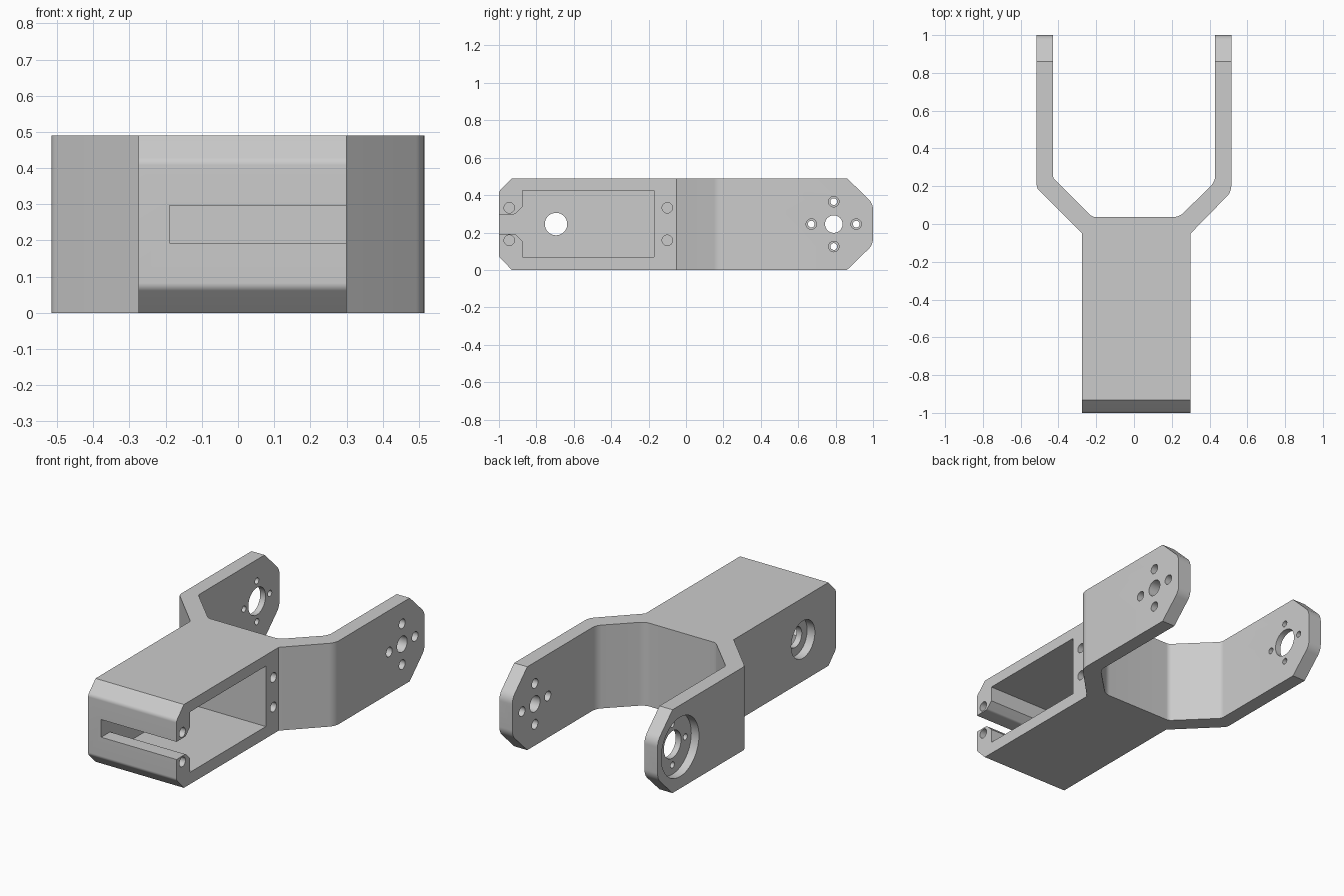
import bpy
import bmesh
import math
from mathutils import Vector, Matrix

cube = bpy.data.objects.get("Cube")
if cube:
    bpy.data.objects.remove(cube, do_unlink=True)

grey = bpy.data.materials.new("plain grey")
grey.use_nodes = True
GREY = (0.6, 0.6, 0.6, 1)
grey.diffuse_color = GREY
grey.node_tree.nodes["Principled BSDF"].inputs["Base Color"].default_value = GREY


def rounded(points, steps=8):
    """Outline with a fillet of the given radius at each (a, b, radius) corner."""
    out, n = [], len(points)
    for i, (a, b, r) in enumerate(points):
        p = Vector((a, b))
        if r == 0:
            out.append(p)
            continue
        u = (Vector(points[i - 1][:2]) - p).normalized()
        v = (Vector(points[(i + 1) % n][:2]) - p).normalized()
        half = u.angle(v) / 2
        centre = p + (u + v).normalized() * (r / math.sin(half))
        start = p + u * (r / math.tan(half)) - centre
        end = p + v * (r / math.tan(half)) - centre
        for k in range(steps + 1):
            out.append(centre + start.lerp(end, k / steps).normalized() * r)
    return out


def prism(name, outline, axis, low, high):
    """Extrude an outline: (x, y) along z, or (y, z) along x."""
    bm = bmesh.new()
    place = (lambda p: (p.x, p.y, low)) if axis == "z" else (lambda p: (low, p.x, p.y))
    face = bm.faces.new([bm.verts.new(place(p)) for p in outline])
    grown = bmesh.ops.extrude_face_region(bm, geom=[face])["geom"]
    shift = Vector((0, 0, high - low)) if axis == "z" else Vector((high - low, 0, 0))
    bmesh.ops.translate(bm, vec=shift,
                        verts=[g for g in grown if isinstance(g, bmesh.types.BMVert)])
    bmesh.ops.recalc_face_normals(bm, faces=bm.faces)
    return finish(name, bm)


def drill(y, z, radius, low, high):
    """Round cutter along x."""
    bm = bmesh.new()
    turn = Matrix.Translation(((low + high) / 2, y, z)) @ Matrix.Rotation(math.pi / 2, 4, "Y")
    bmesh.ops.create_cone(bm, cap_ends=True, segments=40, radius1=radius,
                          radius2=radius, depth=high - low, matrix=turn)
    return finish("drill", bm)


def finish(name, bm):
    mesh = bpy.data.meshes.new(name)
    bm.to_mesh(mesh)
    bm.free()
    mesh.materials.append(grey)
    obj = bpy.data.objects.new(name, mesh)
    bpy.context.collection.objects.link(obj)
    return obj


def combine(target, tool, operation="DIFFERENCE"):
    """Apply a boolean and discard the tool."""
    mod = target.modifiers.new("cut", "BOOLEAN")
    mod.operation, mod.object, mod.solver = operation, tool, "EXACT"
    graph = bpy.context.evaluated_depsgraph_get()
    mesh = bpy.data.meshes.new_from_object(target.evaluated_get(graph))
    target.modifiers.clear()
    target.data = mesh
    bpy.data.objects.remove(tool, do_unlink=True)


H, MID = 0.49, 0.245

# Fork seen from above: body, two splayed arms
plan = [(-0.275, -1, 0), (0.3, -1, 0), (0.3, -0.05, 0), (0.515, 0.17, 0.08),
        (0.515, 1, 0), (0.43, 1, 0), (0.43, 0.225, 0.08), (0.24, 0.037, 0.08),
        (-0.22, 0.037, 0.04), (-0.43, 0.245, 0.04), (-0.43, 1, 0), (-0.515, 1, 0),
        (-0.515, 0.19, 0.04), (-0.275, -0.05, 0)]
bracket = prism("fork_bracket", rounded(plan), "z", 0, H)

# Chamfered ends seen from the side
side = [(-0.93, -0.001, 0), (0.86, -0.001, 0), (1, 0.135, 0.08), (1, H - 0.135, 0.08),
        (0.86, H + 0.001, 0), (-0.93, H + 0.001, 0), (-1, H - 0.07, 0.03), (-1, 0.07, 0.03)]
combine(bracket, prism("side_profile", rounded(side), "x", -0.6, 0.6), "INTERSECT")

# Pocket open on the left side, with a flared slot through the front wall
back, front, slot, flare = -0.17, -0.875, 0.052, 0.04
pocket = [(back, 0.07, 0), (back, 0.425, 0), (front, 0.425, 0),
          (front, MID + slot + flare, 0), (front - flare, MID + slot, 0.02),
          (-1.1, MID + slot, 0), (-1.1, MID - slot, 0),
          (front - flare, MID - slot, 0.02), (front, MID - slot - flare, 0),
          (front, 0.07, 0)]
combine(bracket, prism("pocket", rounded(pocket), "x", -0.19, 0.4))

# Body holes: stepped hole through the closed wall, four blind screw holes
combine(bracket, drill(-0.695, MID, 0.06, -0.4, -0.1))
combine(bracket, drill(-0.695, MID, 0.11, -0.4, -0.225))
for y in (-0.945, -0.1):
    for z in (MID - 0.087, MID + 0.087):
        combine(bracket, drill(y, z, 0.028, 0.05, 0.4))

# Arm holes: the right arm has a round recess and a wider bore
HUB = 0.79
combine(bracket, drill(HUB, MID, 0.047, 0.35, 0.6))
combine(bracket, drill(HUB, MID, 0.08, -0.6, -0.35))
combine(bracket, drill(HUB, MID, 0.175, -0.6, -0.465))
for dy, dz in ((1, 0), (-1, 0), (0, 1), (0, -1)):
    y, z = HUB + 0.12 * dy, MID + 0.12 * dz
    combine(bracket, drill(y, z, 0.028, 0.35, 0.6))
    combine(bracket, drill(y, z, 0.018, -0.6, -0.35))

bpy.ops.object.select_all(action="DESELECT")
bracket.select_set(True)
bpy.context.view_layer.objects.active = bracket
bpy.ops.object.shade_smooth_by_angle(angle=math.radians(30))
